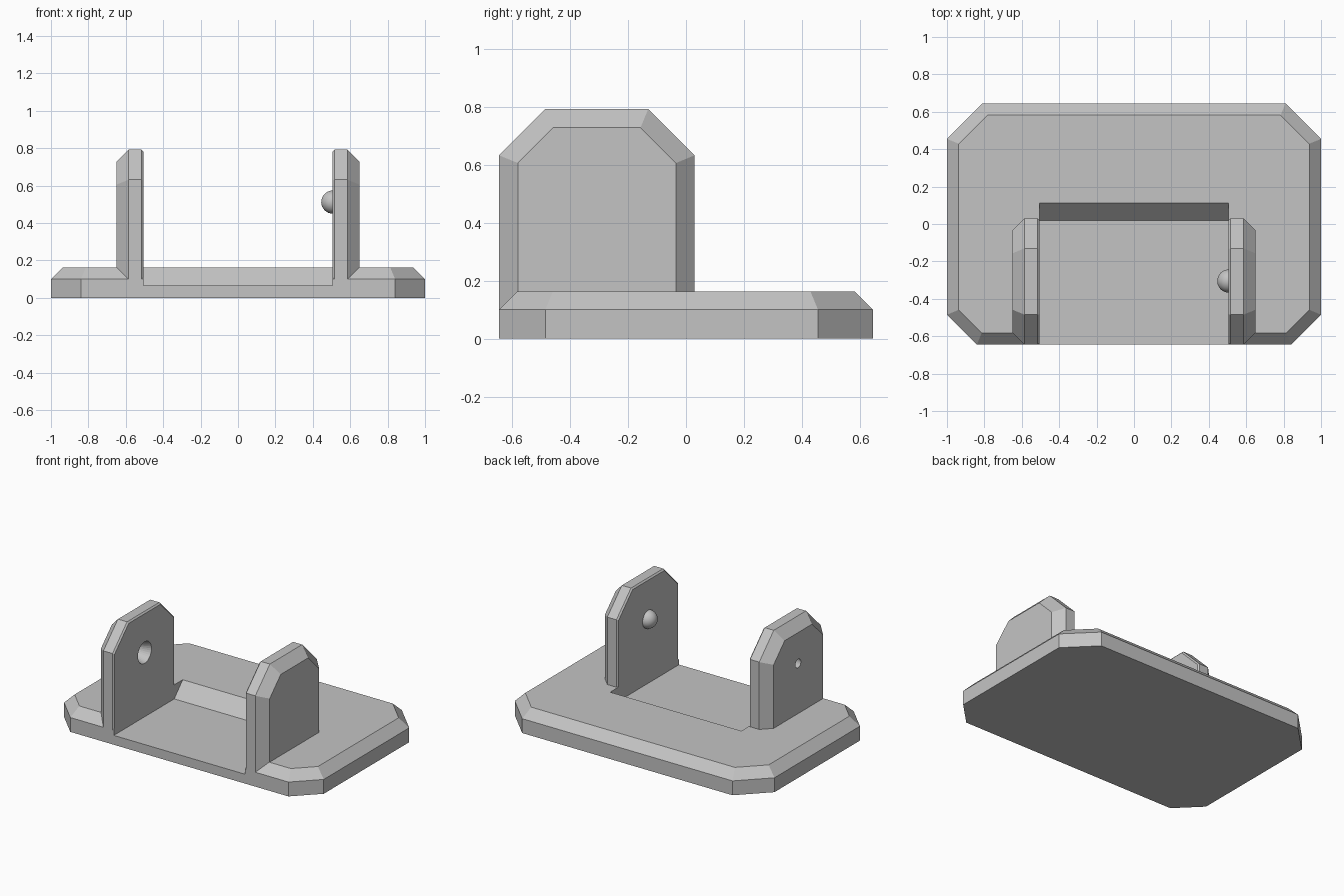
import bpy, bmesh, math

if "Cube" in bpy.data.objects:
    bpy.data.objects.remove(bpy.data.objects["Cube"])

GREY = (0.55, 0.55, 0.55)
grey = bpy.data.materials.new("plain grey")
grey.use_nodes = True
grey.diffuse_color = (*GREY, 1)
grey.node_tree.nodes["Principled BSDF"].inputs["Base Color"].default_value = (*GREY, 1)


def loft(name, rings):
    """Solid through a list of rings with equal point counts."""
    bm = bmesh.new()
    loops = [[bm.verts.new(p) for p in ring] for ring in rings]
    bm.faces.new(loops[0])
    bm.faces.new(loops[-1])
    for a, b in zip(loops, loops[1:]):
        for i in range(len(a)):
            j = (i + 1) % len(a)
            bm.faces.new((a[i], a[j], b[j], b[i]))
    bmesh.ops.recalc_face_normals(bm, faces=bm.faces)
    mesh = bpy.data.meshes.new(name)
    bm.to_mesh(mesh)
    bm.free()
    mesh.materials.append(grey)
    obj = bpy.data.objects.new(name, mesh)
    bpy.context.collection.objects.link(obj)
    return obj


def carve(target, cutter):
    mod = target.modifiers.new("carve", "BOOLEAN")
    mod.operation = "DIFFERENCE"
    mod.solver = "EXACT"
    mod.object = cutter
    bpy.context.view_layer.objects.active = target
    bpy.ops.object.modifier_apply(modifier=mod.name)
    bpy.data.objects.remove(cutter)


def shrink(cut, inset):
    """Length of a 45 degree corner cut after an even inset."""
    return cut - inset * (2 - math.sqrt(2))


# Base plate with cut corners and a bevelled top edge
def base_ring(z, inset):
    x, y = 1 - inset, 0.645 - inset
    f, b = shrink(0.16, inset), shrink(0.19, inset)
    half = [(x - f, -y), (x, -y + f), (x, y - b), (x - b, y)]
    return [(px, py, z) for px, py in half + [(-px, py) for px, py in reversed(half)]]


base = loft("base_plate", [base_ring(0, 0), base_ring(0.1, 0), base_ring(0.163, 0.063)])

# Recess open to the front, with a sloped back wall
recess = [(-0.7, 0.065), (0.02, 0.065), (0.153, 0.205), (-0.7, 0.205)]
carve(base, loft("recess_cutter", [[(x, y, z) for y, z in recess] for x in (-0.505, 0.505)]))


# Upright ears, wide bevel outside and a fine one inside
def ear_ring(x, inset):
    y0, y1, top = -0.645 + inset, 0.03 - inset, 0.792 - inset
    c = shrink(0.16, inset)
    return [(x, y, z) for y, z in [(y0, 0.1), (y0, top - c), (y0 + c, top),
                                   (y1 - c, top), (y1, top - c), (y1, 0.1)]]


SECTIONS = [(0.505, 0.01), (0.515, 0), (0.585, 0), (0.65, 0.065)]
ears = {}
for side, name in ((1, "left_ear"), (-1, "right_ear")):
    ears[side] = loft(name, [ear_ring(side * x, inset) for x, inset in SECTIONS])

# Tapered socket through the right ear
PIVOT_Y, PIVOT_Z = -0.305, 0.512


def circle(x, r, n=32):
    return [(x, PIVOT_Y + r * math.cos(math.tau * i / n),
             PIVOT_Z + r * math.sin(math.tau * i / n)) for i in range(n)]


carve(ears[-1], loft("socket_cutter", [circle(-0.495, 0.078), circle(-0.66, 0.027)]))

# Round pivot stud on the left ear
bpy.ops.mesh.primitive_uv_sphere_add(segments=32, ring_count=16, radius=0.062,
                                     location=(0.507, PIVOT_Y, PIVOT_Z))
stud = bpy.context.object
stud.name = "pivot_stud"
stud.data.materials.append(grey)
bpy.ops.object.shade_smooth()
